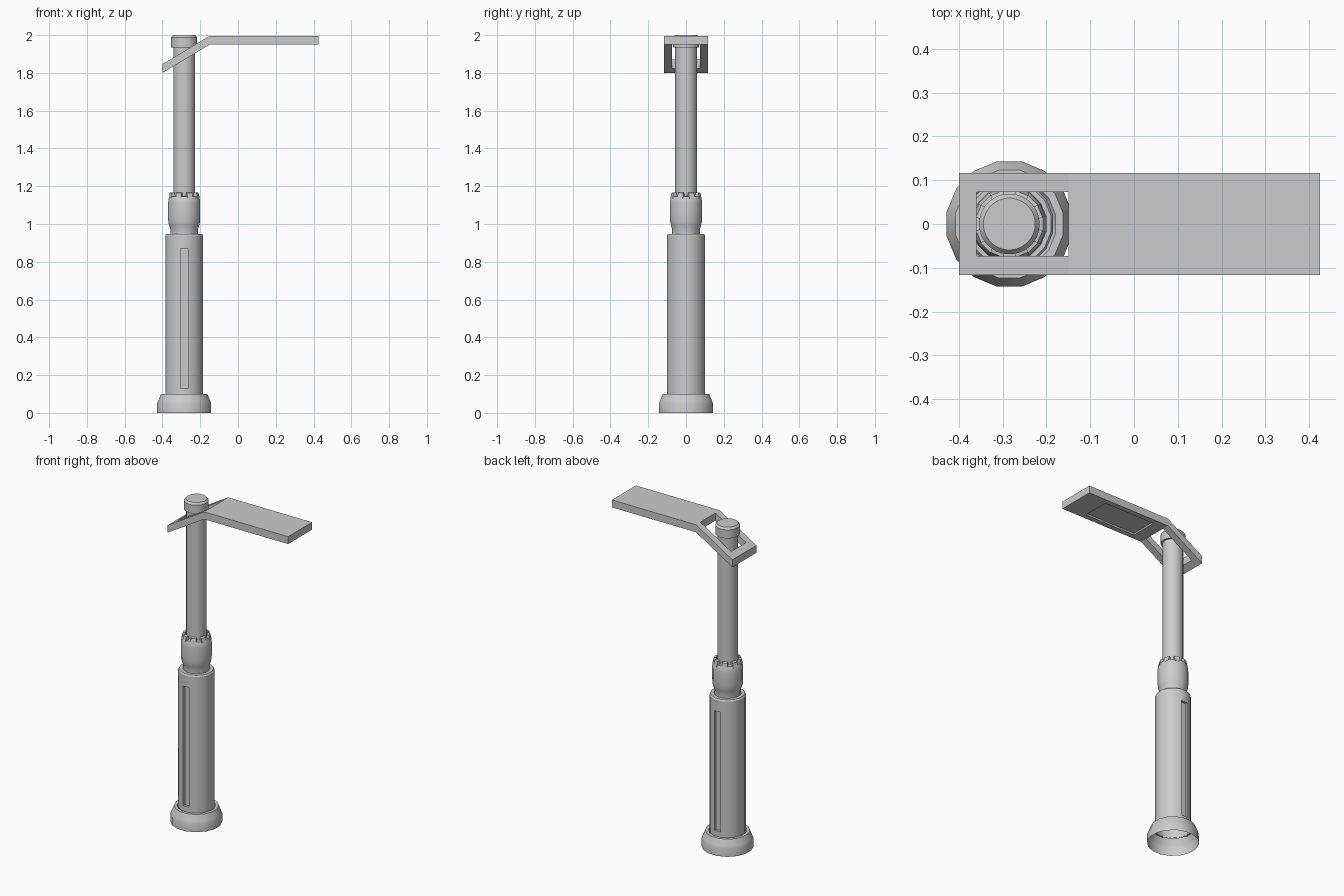
import bpy, bmesh, math
from mathutils import Vector

if "Cube" in bpy.data.objects:
    bpy.data.objects.remove(bpy.data.objects["Cube"])

AXIS_X = -0.285   # the post stands left of centre


def finish(bm, name, smooth=True):
    bmesh.ops.recalc_face_normals(bm, faces=bm.faces)
    mesh = bpy.data.meshes.new(name)
    bm.to_mesh(mesh)
    bm.free()
    ob = bpy.data.objects.new(name, mesh)
    bpy.context.collection.objects.link(ob)
    if smooth:
        bpy.ops.object.select_all(action='DESELECT')
        ob.select_set(True)
        bpy.context.view_layer.objects.active = ob
        bpy.ops.object.shade_smooth_by_angle(angle=math.radians(30))
    return ob


def lathe(profile, sides=16, cap_top=True):
    """Turn a (half width, z) profile around the post axis, flat sides facing x and y."""
    bm = bmesh.new()
    rings = []
    for r, z in profile:
        r /= math.cos(math.pi / sides)
        rings.append([bm.verts.new((AXIS_X + r * math.cos(a), r * math.sin(a), z))
                      for a in (2 * math.pi * (i + 0.5) / sides for i in range(sides))])
    for lo, hi in zip(rings, rings[1:]):
        for i in range(sides):
            j = (i + 1) % sides
            bm.faces.new((lo[i], lo[j], hi[j], hi[i]))
    if cap_top:
        bm.faces.new(rings[-1])
    return bm


# Hollow flared foot
finish(lathe([(0.143, 0), (0.143, 0.05), (0.137, 0.065), (0.123, 0.10), (0.106, 0.10),
              (0.099, 0.09)], cap_top=False), "foot")

# Lower shaft, with a slot sunk into its front and back facet
bm = lathe([(0.10, 0.085), (0.10, 0.13), (0.10, 0.87), (0.10, 0.94), (0.095, 0.948),
            (0.075, 0.948)], cap_top=False)
bm.normal_update()
slots = [f for f in bm.faces
         if abs(f.normal.y) > 0.99 and abs(f.calc_center_median().z - 0.5) < 0.01]
for f in slots:
    inward = Vector((0, -math.copysign(0.015, f.calc_center_median().y), 0))
    out = bmesh.ops.extrude_discrete_faces(bm, faces=[f])
    bmesh.ops.translate(bm, vec=inward, verts=out['faces'][0].verts)
finish(bm, "lower_shaft")

# Neck and rounded collar
finish(lathe([(0.073, 0.945), (0.073, 0.972), (0.079, 0.99), (0.084, 1.01), (0.085, 1.04),
              (0.085, 1.11), (0.083, 1.13), (0.077, 1.145), (0.057, 1.147)],
             cap_top=False), "collar")

# Ring of small teeth on the collar
bm = bmesh.new()
for k in range(8):
    a = math.radians(22.5 + 45 * k)
    rad, tan = Vector((math.cos(a), math.sin(a), 0)), Vector((-math.sin(a), math.cos(a), 0))
    v = [bm.verts.new(Vector((AXIS_X, 0, z)) + rad * r + tan * t)
         for t in (-0.015, 0.015)
         for r, z in ((0.056, 1.135), (0.083, 1.135), (0.076, 1.165), (0.062, 1.168))]
    bm.faces.new(v[:4])
    bm.faces.new(v[4:])
    for i in range(4):
        j = (i + 1) % 4
        bm.faces.new((v[i], v[j], v[j + 4], v[i + 4]))
finish(bm, "collar_teeth", smooth=False)

# Upper pole and its cap
finish(lathe([(0.057, 1.14), (0.057, 1.945)], cap_top=False), "upper_pole")
finish(lathe([(0.056, 1.935), (0.069, 1.935), (0.069, 1.988), (0.059, 2.0)], sides=32), "pole_cap")

# Lamp arm: flat panel and sloping frame built on a grid of stations
W, HW = 0.117, 0.073                     # outer and hole half widths
T = 0.046
xs = [-0.40, -0.36, -0.15, -0.07, 0.28, 0.425]
ys = [-W, -HW - 0.011, -HW, HW, HW + 0.011, W]


def top_z(x):
    return 1.996 - max(0.0, -0.15 - x) * 0.6


bm = bmesh.new()
recess = None
grid = [[bm.verts.new((x, y, top_z(x) - T)) for y in ys] for x in xs]
cells = []
for i in range(len(xs) - 1):
    for j in range(len(ys) - 1):
        if i == 1 and j == 2:            # opening around the pole
            continue
        f = bm.faces.new((grid[i][j], grid[i + 1][j], grid[i + 1][j + 1], grid[i][j + 1]))
        cells.append((i, j, f))
light = [f for i, j, f in cells if i == 3 and 1 <= j <= 3]
# thickness, keeping the bottom faces
out = bmesh.ops.extrude_face_region(bm, geom=[f for *_, f in cells], use_keep_orig=True)
tops = [g for g in out['geom'] if isinstance(g, bmesh.types.BMVert)]
bmesh.ops.translate(bm, vec=(0, 0, T), verts=tops)
# shallow light recess on the underside
out = bmesh.ops.extrude_face_region(bm, geom=light)
bmesh.ops.delete(bm, geom=[f for f in light if f.is_valid], context='FACES_ONLY')
bmesh.ops.translate(bm, vec=(0, 0, 0.01),
                    verts=[g for g in out['geom'] if isinstance(g, bmesh.types.BMVert)])
bmesh.ops.dissolve_limit(bm, angle_limit=0.01, verts=bm.verts, edges=bm.edges)
finish(bm, "lamp_arm", smooth=False)
